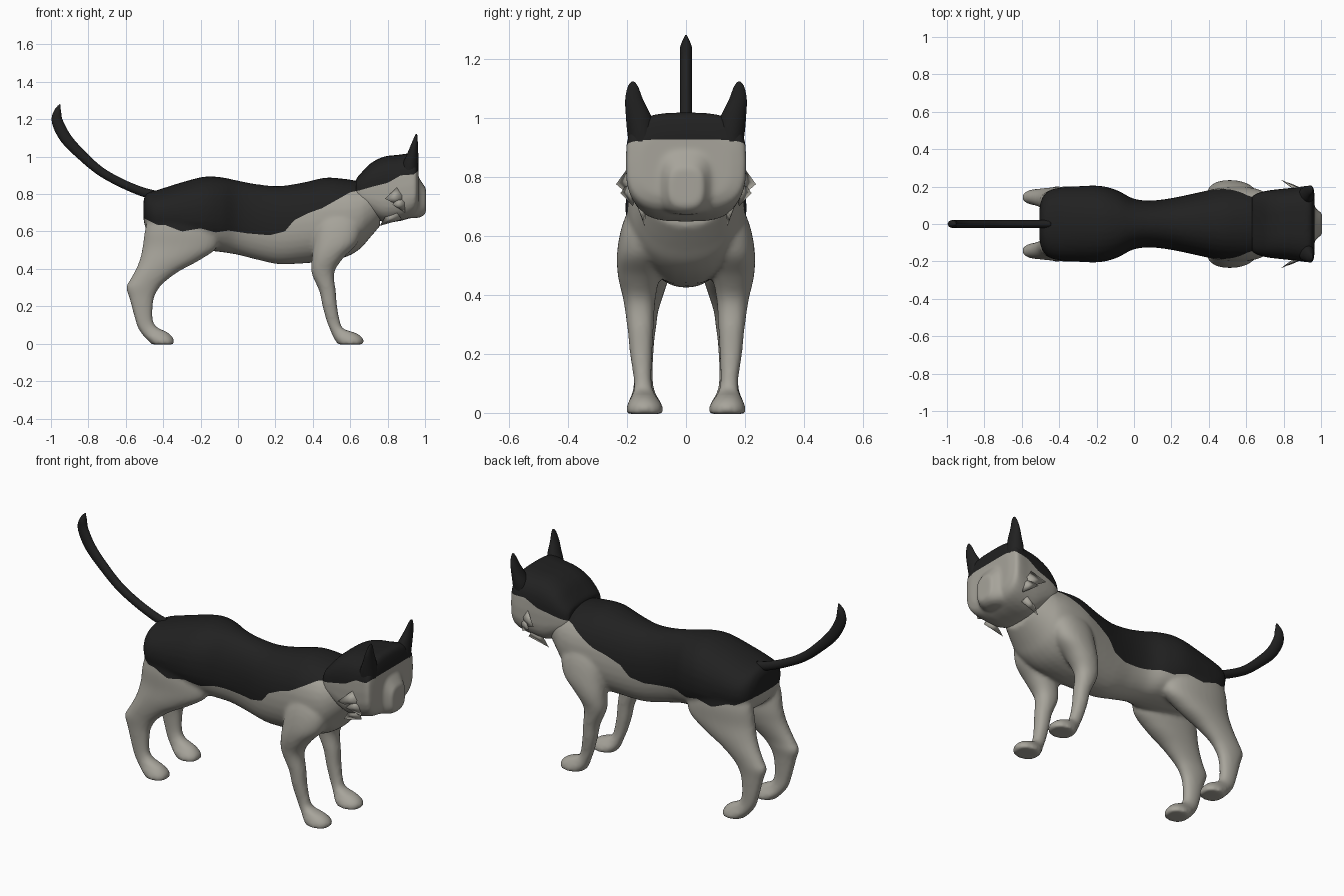
import bpy, bmesh
from math import sin, cos, pi, copysign
from mathutils import Vector

if "Cube" in bpy.data.objects:
    bpy.data.objects.remove(bpy.data.objects["Cube"], do_unlink=True)


def material(name, rgb):
    m = bpy.data.materials.new(name)
    m.use_nodes = True
    m.diffuse_color = (*rgb, 1)
    bsdf = m.node_tree.nodes["Principled BSDF"]
    bsdf.inputs["Base Color"].default_value = (*rgb, 1)
    bsdf.inputs["Roughness"].default_value = 0.8
    return m


GREY = material("warm grey fur", (0.385, 0.37, 0.325))
BLACK = material("black fur", (0.015, 0.015, 0.015))


def spline_rows(rows, steps=5):
    """Smooth rows of numbers with a Catmull-Rom spline."""
    out = []
    for i in range(len(rows) - 1):
        a, b, c, d = (rows[max(0, min(len(rows) - 1, i + k))] for k in (-1, 0, 1, 2))
        for s in range(steps):
            t = s / steps
            out.append([q + t / 2 * (r - p + t * (2 * p - 5 * q + 4 * r - e
                        + t * (3 * (q - r) + e - p))) for p, q, r, e in zip(a, b, c, d)])
    return out + [list(rows[-1])]


def skin(bm, rings):
    """Join rings of vertices and cap both ends."""
    n = len(rings[0])
    for a, b in zip(rings, rings[1:]):
        for k in range(n):
            j = (k + 1) % n
            bm.faces.new((a[k], a[j], b[j], b[k]))
    bm.faces.new(rings[0])
    bm.faces.new(rings[-1])


def loft(bm, rows, axis, power=2.0, side=1, sides=32):
    """Skin rounded sections; rows are (position, u min, u max, v min, v max)."""
    rings = []
    for p, u0, u1, v0, v1 in spline_rows(rows):
        ring = []
        for k in range(sides):
            c, s = cos(2 * pi * k / sides), sin(2 * pi * k / sides)
            u = (u0 + u1) / 2 + (u1 - u0) / 2 * copysign(abs(c) ** (2 / power), c)
            v = (v0 + v1) / 2 + (v1 - v0) / 2 * copysign(abs(s) ** (2 / power), s)
            co = (p, v * side, u) if axis == "x" else (u, v * side, p)
            ring.append(bm.verts.new(co))
        rings.append(ring)
    skin(bm, rings)


def along(rows):
    """Sections along the body: (x, bottom, top, half width)."""
    return [(x, b, t, -w, w) for x, b, t, w in rows]


def make(name, bm, mats):
    bmesh.ops.recalc_face_normals(bm, faces=bm.faces)
    me = bpy.data.meshes.new(name)
    bm.to_mesh(me)
    bm.free()
    for m in mats:
        me.materials.append(m)
    me.polygons.foreach_set("use_smooth", [True] * len(me.polygons))
    ob = bpy.data.objects.new(name, me)
    bpy.context.collection.objects.link(ob)
    return ob


# Lower edge of the black coat as height along the body
EDGE = [(-.6, .68), (-.5, .67), (-.43, .635), (-.39, .635), (-.3, .6), (-.2, .617),
        (-.12, .595), (-.05, .605), (.05, .59), (.17, .58), (.25, .6), (.3, .66),
        (.38, .7), (.45, .725), (.53, .77), (.6, .81), (.65, .82), (.72, .84),
        (.8, .86), (.87, .9), (.94, .905), (.97, .93), (1.1, .93)]


def edge(x):
    for (x0, z0), (x1, z1) in zip(EDGE, EDGE[1:]):
        if x <= x1:
            return z0 + (z1 - z0) * (max(x, x0) - x0) / (x1 - x0)
    return EDGE[-1][1]


def fuse_and_paint(ob, voxel, smooth):
    """Merge the volumes to one skin, then cut it along the coat edge."""
    mod = ob.modifiers.new("fuse", "REMESH")
    mod.mode, mod.voxel_size = "VOXEL", voxel
    mod = ob.modifiers.new("soften", "SMOOTH")
    mod.factor, mod.iterations = 0.5, smooth
    deps = bpy.context.evaluated_depsgraph_get()
    me = bpy.data.meshes.new_from_object(ob.evaluated_get(deps))
    ob.modifiers.clear()
    me.materials.clear()
    me.materials.append(GREY)
    me.materials.append(BLACK)
    bm = bmesh.new()
    bm.from_mesh(me)
    for v in bm.verts:
        v.co.z -= edge(v.co.x)
    bmesh.ops.bisect_plane(bm, geom=bm.verts[:] + bm.edges[:] + bm.faces[:],
                           plane_co=(0, 0, 0), plane_no=(0, 0, 1), dist=1e-5)
    for f in bm.faces:
        f.material_index = int(f.calc_center_median().z > 0)
        f.smooth = True
    for v in bm.verts:
        v.co.z += edge(v.co.x)
    bm.to_mesh(me)
    bm.free()
    ob.data = me


# Torso with four legs
bm = bmesh.new()
loft(bm, along([(-.505, .66, .77, .09), (-.485, .6, .805, .15), (-.43, .56, .822, .188),
                (-.3, .52, .863, .202), (-.18, .5, .893, .204), (-.09, .49, .89, .18),
                (0, .475, .872, .135), (.1, .45, .853, .126), (.22, .425, .843, .142),
                (.35, .43, .862, .17), (.47, .44, .888, .195), (.58, .465, .88, .2),
                (.65, .505, .87, .19), (.7, .56, .88, .17), (.76, .63, .89, .14)]),
     "x", 2.2)
HIND = [(.72, -.46, -.22, .06, .17), (.62, -.495, -.13, .05, .198),
        (.52, -.51, -.11, .045, .2), (.45, -.525, -.2, .06, .2),
        (.39, -.55, -.31, .08, .195), (.34, -.578, -.38, .095, .19),
        (.3, -.598, -.42, .1, .187), (.24, -.58, -.45, .108, .182),
        (.14, -.553, -.457, .113, .178), (.09, -.537, -.435, .11, .178),
        (.06, -.52, -.375, .1, .185), (.025, -.49, -.343, .08, .2),
        (-.004, -.46, -.342, .08, .2)]
FORE = [(.74, .46, .62, .07, .17), (.64, .42, .66, .07, .215),
        (.54, .405, .64, .075, .234), (.46, .395, .565, .09, .23),
        (.38, .393, .515, .104, .212), (.28, .435, .523, .11, .198),
        (.2, .452, .53, .114, .19), (.12, .474, .545, .117, .178),
        (.08, .49, .565, .112, .178), (.055, .5, .635, .1, .186),
        (.025, .515, .67, .08, .2), (-.004, .535, .668, .079, .201)]
for s in (1, -1):
    loft(bm, HIND, "z", 2.2, s)
    loft(bm, FORE, "z", 2.2, s)
fuse_and_paint(make("body_and_legs", bm, [GREY, BLACK]), .01, 7)

# Head with a sloping blunt muzzle
bm = bmesh.new()
loft(bm, along([(.63, .76, .88, .145), (.66, .72, .915, .165), (.71, .685, .965, .178),
                (.78, .65, 1.0, .187), (.86, .655, 1.01, .195), (.925, .675, 1.018, .204),
                (.953, .7, 1.0, .198), (.965, .73, .95, .15)]), "x", 3.2)
loft(bm, along([(.9, .67, .93, .14), (.955, .672, .9, .1), (.985, .68, .86, .072),
                (1.005, .7, .83, .058)]), "x", 2.8)
fuse_and_paint(make("head", bm, [GREY, BLACK]), .009, 6)


def tuft(bm, base, tip, width):
    """Flat pointed lock of cheek fur."""
    base, tip = Vector(base), Vector(tip)
    out = Vector((0, copysign(.015, base.y), 0))
    up = (tip - base).cross(out).normalized() * width
    ring = [bm.verts.new(base + o) for o in (up, out, -up, -out)]
    point = bm.verts.new(tip)
    for k in range(4):
        bm.faces.new((ring[k], ring[(k + 1) % 4], point))
    bm.faces.new(ring)


# Ears and cheek tufts, mirrored
EAR = [(.9, .87, .962, .1, .192), (.96, .88, .964, .105, .2), (1.01, .902, .964, .12, .204),
       (1.06, .923, .962, .145, .206), (1.1, .94, .96, .16, .199),
       (1.117, .948, .958, .17, .19), (1.122, .952, .956, .176, .184)]
for s, label in ((1, "far"), (-1, "near")):
    bm = bmesh.new()
    loft(bm, EAR, "z", 2, s, 20)
    make("ear_" + label, bm, [BLACK])
    bm = bmesh.new()
    tuft(bm, (.88, s * .18, .79), (.785, s * .237, .775), .065)
    tuft(bm, (.89, s * .18, .75), (.825, s * .222, .745), .05)
    tuft(bm, (.85, s * .15, .7), (.757, s * .14, .63), .045)
    make("cheek_tufts_" + label, bm, [GREY])

# Tail: sections along a rising arc of (x, z, radius in profile)
TAIL = [(-.45, .795, .025), (-.52, .815, .024), (-.63, .862, .023), (-.74, .925, .024),
        (-.84, 1.012, .027), (-.92, 1.098, .031), (-.965, 1.185, .03),
        (-.965, 1.24, .02), (-.952, 1.28, .003)]
bm = bmesh.new()
path = spline_rows(TAIL)
rings = []
for i, (x, z, r) in enumerate(path):
    a, b = path[max(i - 1, 0)], path[min(i + 1, len(path) - 1)]
    d = Vector((b[0] - a[0], 0, b[1] - a[1])).normalized()
    n = Vector((-d.z, 0, d.x))
    wide = min(r, .021)
    rings.append([bm.verts.new(Vector((x, 0, z)) + n * r * cos(k * pi / 8)
                  + Vector((0, wide * sin(k * pi / 8), 0))) for k in range(16)])
skin(bm, rings)
make("tail", bm, [BLACK])
